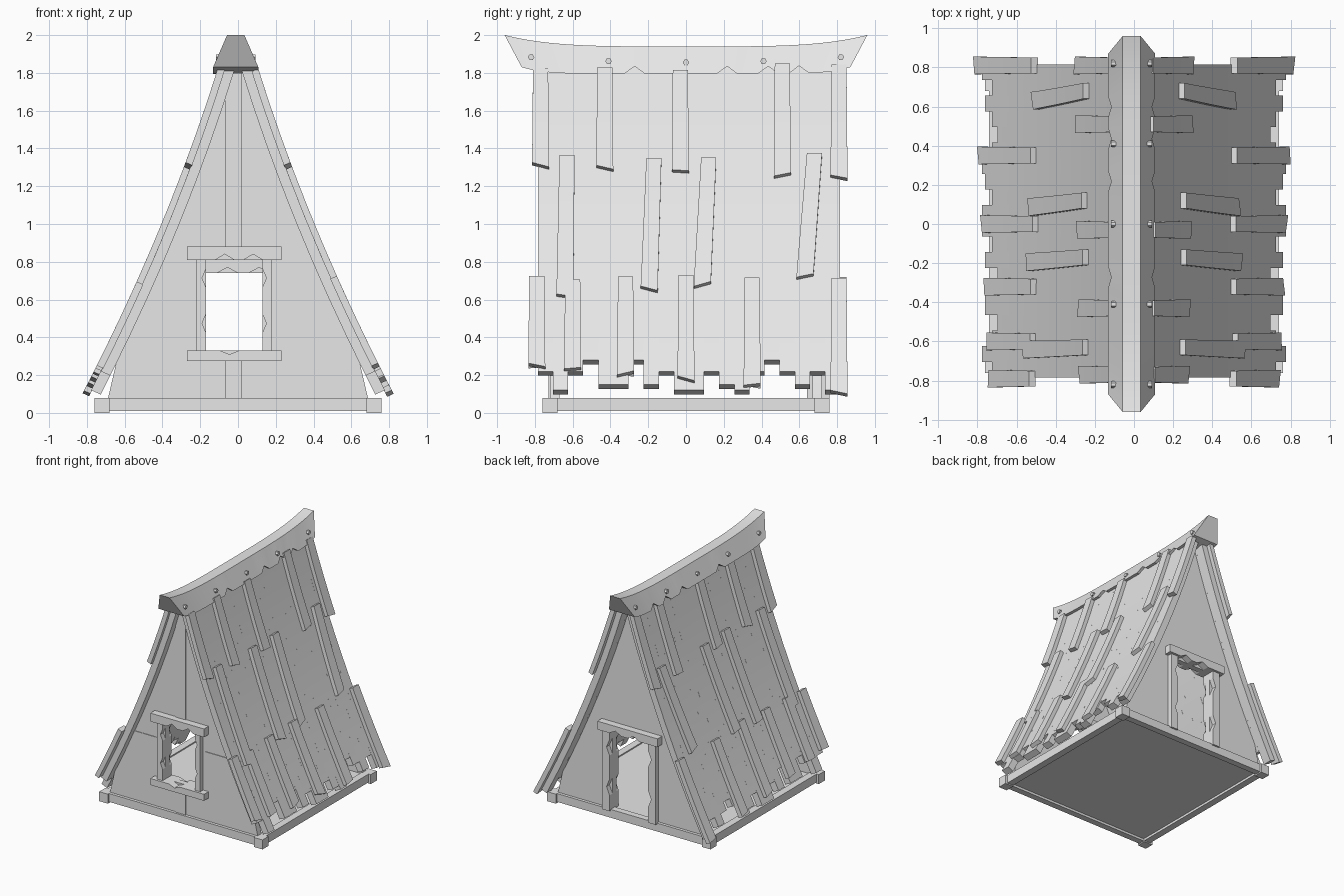
import bpy, bmesh, math, random
from mathutils import Vector

random.seed(4)
if "Cube" in bpy.data.objects:
    bpy.data.objects.remove(bpy.data.objects["Cube"])

GREY = (0.8, 0.8, 0.8, 1)
wood = bpy.data.materials.new("pale_grey_wood")
wood.use_nodes = True
wood.diffuse_color = GREY
wood.node_tree.nodes["Principled BSDF"].inputs["Base Color"].default_value = GREY


def finish(bm, name):
    """Turn a bmesh into a named wooden object with sharp edges kept."""
    bmesh.ops.recalc_face_normals(bm, faces=bm.faces)
    mesh = bpy.data.meshes.new(name)
    bm.to_mesh(mesh)
    bm.free()
    mesh.materials.append(wood)
    part = bpy.data.objects.new(name, mesh)
    bpy.context.scene.collection.objects.link(part)
    bpy.ops.object.select_all(action='DESELECT')
    part.select_set(True)
    bpy.context.view_layer.objects.active = part
    bpy.ops.object.shade_smooth_by_angle(angle=math.radians(20))


def loft(bm, rings):
    """Closed tube through rings of equal length, with both ends capped."""
    loops = [[bm.verts.new(point) for point in ring] for ring in rings]
    count = len(loops[0])
    for near, far in zip(loops, loops[1:]):
        for i in range(count):
            j = (i + 1) % count
            bm.faces.new((near[i], near[j], far[j], far[i]))
    bm.faces.new(loops[0])
    bm.faces.new(loops[-1])


def prism(bm, outline, front, back):
    """Extrude an x-z outline along y."""
    loft(bm, [[(x, y, z) for x, z in outline] for y in (front, back)])


def box(bm, left, right, front, back, low, high):
    prism(bm, [(left, low), (right, low), (right, high), (left, high)], front, back)


def roof_x(z):
    """Half width of the flared roof at a height."""
    return 0.84 - 0.53 * z + 0.06 * z * z


SLOPE_NORMAL = Vector((0.91, 0.41))
RIDGE = 1.85


def board(bm, side, top, bottom, inner, outer, tilt=0.0):
    """Plank lying on the roof curve; top and bottom are (y, width, z)."""
    steps = 8
    rings = []
    for i in range(steps + 1):
        y, width, z = Vector(top).lerp(Vector(bottom), i / steps)
        skew = tilt if i == steps else 0
        ring = []
        for edge, depth in ((-1, inner), (1, inner), (1, outer), (-1, outer)):
            height = z + edge * skew
            x = roof_x(height) + SLOPE_NORMAL.x * depth
            ring.append((side * x, y + edge * width / 2, height + SLOPE_NORMAL.y * depth))
        rings.append(ring)
    loft(bm, rings)


# Roof planks with ragged lower ends
LONG, MIDDLE, SHORT, STUB = 0.12, 0.15, 0.22, 0.28
PLANK_ENDS = [SHORT, LONG, SHORT, STUB, MIDDLE, MIDDLE, STUB, MIDDLE, SHORT, LONG,
              LONG, SHORT, MIDDLE, LONG, SHORT, STUB, SHORT, MIDDLE, SHORT, LONG]
PLANK = 0.08


def roof_planks(bm, side):
    for i, end in enumerate(PLANK_ENDS):
        y = (i - len(PLANK_ENDS) / 2 + 0.7) * PLANK
        board(bm, side, (y, PLANK, RIDGE), (y, PLANK, end), -0.055, 0)


# Loose shingles in three rows; lean and length drift along the roof
UPPER = (-0.77, -0.43, -0.03, 0.51, 0.81)
CENTRE = (-0.63, -0.17, 0.12, 0.68)
LOWER = (-0.79, -0.6, -0.32, 0, 0.35, 0.81)


def roof_shingles(bm, side):
    for row, top, bottom, drift, lean in ((UPPER, 1.82, 1.27, -0.04, 0), (CENTRE, 1.35, 0.66, 0.08, -0.03),
                                          (LOWER, 0.7, 0.17, -0.09, 0)):
        for y in row:
            start = (y, 0.08, top + random.uniform(-0.02, 0.02))
            end = (y + lean * (1 + y), 0.09, bottom + drift * y)
            board(bm, side, start, end, -0.005, 0.033, random.uniform(-0.015, 0.015))


for side, label in ((1, "left"), (-1, "right")):
    for build, part in ((roof_planks, "_roof_planks"), (roof_shingles, "_roof_shingles")):
        bm = bmesh.new()
        build(bm, side)
        finish(bm, label + part)


def chipped(start, end, base, depth, spots):
    """Points along a straight edge, with V-shaped bites at the given fractions."""
    points = [(start, base)]
    for spot in spots:
        for shift, bite in ((-0.1, 0), (0, depth), (0.1, 0)):
            points.append((start + (end - start) * (spot + shift), base + bite))
    return points + [(end, base)]


FLOOR = 0.07


def gable(name, facing, left, right, low, high, post):
    """End wall in two halves around an opening, plus the timber frame of the opening."""
    middle = (left + right) / 2
    heights = [FLOOR + i / 4 for i in range(8)]
    bm = bmesh.new()
    for s, jamb in ((-1, left), (1, right)):
        outline = [(s * min(0.69, roof_x(z) - 0.045), z) for z in heights]
        outline += [(middle, heights[-1]), (middle, high), (jamb, high)]
        if low > FLOOR:
            outline += [(jamb, low), (middle, low), (middle, FLOOR)]
        else:
            outline.append((jamb, FLOOR))
        prism(bm, outline, facing * 0.67, facing * 0.72)
    finish(bm, name + "_wall")

    bm = bmesh.new()
    # Uprights with bites out of their inner edges
    for s, jamb in ((-1, left), (1, right)):
        edge = chipped(low, high, jamb, s * post * 0.4, (0.3, 0.8))
        outer = jamb + s * post
        prism(bm, [(x, z) for z, x in edge] + [(outer, high), (outer, low)], facing * 0.64, facing * 0.76)
    # Lintel, and a sill where the opening is above the floor
    start, end = left - 0.1, right + 0.1
    lintel = chipped(start, end, high, 0.03, (0.4, 0.7))
    prism(bm, lintel + [(end, high + 0.07), (start, high + 0.07)], facing * 0.63, facing * 0.78)
    if low > FLOOR:
        sill = chipped(start, end, low, -0.02, (0.45,))
        prism(bm, sill + [(end, low - 0.055), (start, low - 0.055)], facing * 0.63, facing * 0.78)
    finish(bm, name + "_opening_frame")


gable("front", -1, -0.17, 0.13, 0.33, 0.81, 0.05)
gable("back", 1, -0.18, 0.18, FLOOR, 0.74, 0.07)

# Thin timber strips on the front wall
bm = bmesh.new()
for low, high in ((FLOOR, 0.3), (0.86, 1.8)):
    box(bm, -0.07, 0.02, -0.728, -0.7, low, high)
for s in (-1, 1):
    outline = [(s * 0.2, 0.55), (s * 0.53, 0.55), (s * 0.48, 0.66), (s * 0.2, 0.66)]
    prism(bm, outline, -0.725, -0.7)
finish(bm, "front_wall_strips")

# Base beams with corner blocks
bm = bmesh.new()
for s in (-1, 1):
    box(bm, s * 0.68, s * 0.74, -0.7, 0.7, 0.01, 0.08)
    box(bm, -0.7, 0.7, s * 0.69, s * 0.745, 0.01, 0.08)
    for t in (-1, 1):
        box(bm, s * 0.68, s * 0.76, t * 0.68, t * 0.76, 0, 0.08)
finish(bm, "base_beams")

bm = bmesh.new()
box(bm, -0.69, 0.69, -0.7, 0.7, 0.03, FLOOR)
finish(bm, "floor")

# Ridge cap, swept up at both ends, with chips along the lower edge
CAP_CENTRE = -0.012
CHIPS = (-5, 4, 8, 11)
half = 16
rings = []
for i in range(-half, half + 1):
    t = i / half
    top = 1.94 + 0.06 * t ** 4
    chip = 0.04 if i in CHIPS else 0
    bottom = 1.795 + 0.035 * t ** 8 + chip
    wide, narrow = 0.12 - chip * 0.4, 0.046
    rings.append([(CAP_CENTRE + x, y * t, z) for x, y, z in (
        (-wide, 0.87, bottom), (wide, 0.87, bottom), (narrow, 0.96, top), (-narrow, 0.96, top))])
bm = bmesh.new()
loft(bm, rings)
finish(bm, "ridge_cap")

# Six-sided pegs through the ridge cap
bm = bmesh.new()
angles = [i * math.tau / 6 for i in range(6)]
for i in range(-2, 3):
    y, z, radius = i * 0.41, 1.855 + 0.007 * i * i, 0.017
    loft(bm, [[(CAP_CENTRE + x, y + radius * math.cos(a), z + radius * math.sin(a)) for a in angles]
              for x in (-0.105, 0.105)])
finish(bm, "ridge_pegs")
